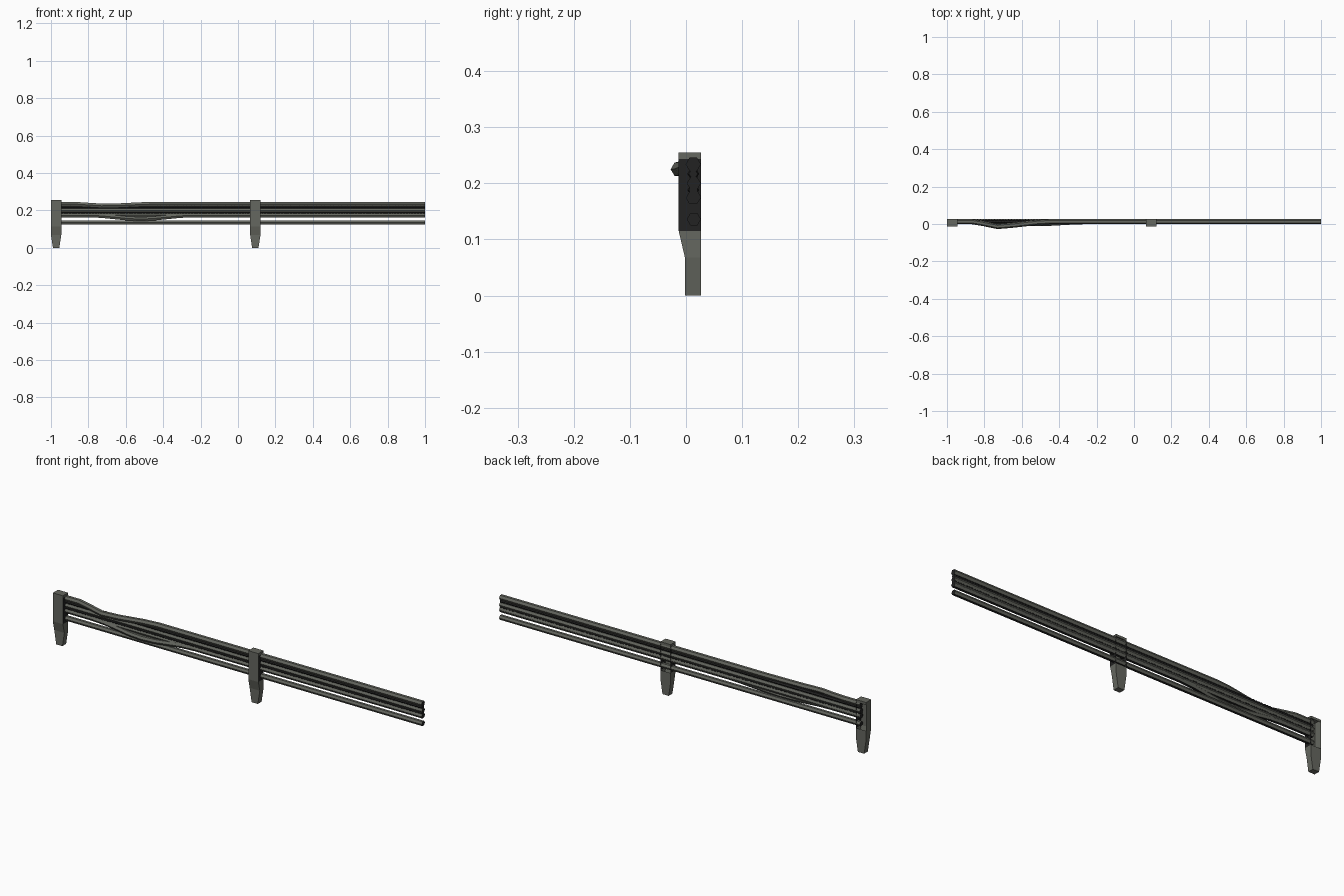
import bpy, bmesh, math

if "Cube" in bpy.data.objects:
    bpy.data.objects.remove(bpy.data.objects["Cube"])


def material(name, rgb):
    m = bpy.data.materials.new(name)
    m.diffuse_color = (*rgb, 1)
    m.use_nodes = True
    m.node_tree.nodes["Principled BSDF"].inputs["Base Color"].default_value = m.diffuse_color
    return m


GREY = material("grey_green_metal", (0.13, 0.135, 0.115))
BLACK = material("black", (0.016, 0.016, 0.016))


def finish(name, bm):
    bmesh.ops.recalc_face_normals(bm, faces=bm.faces)
    me = bpy.data.meshes.new(name)
    bm.to_mesh(me)
    bm.free()
    for m in (GREY, BLACK):
        me.materials.append(m)
    ob = bpy.data.objects.new(name, me)
    bpy.context.collection.objects.link(ob)
    return ob


def tube(name, points, size=lambda i: 1.0, ry=0.0135, rz=0.0135, sides=6, black=False):
    """Sweep a flat-sided polygon along x; size scales each ring."""
    bm = bmesh.new()
    rings = []
    for i, (x, y, z) in enumerate(points):
        s = size(i)
        angles = [2 * math.pi * k / sides for k in range(sides)]
        rings.append([bm.verts.new((x, y + s * ry * math.cos(a), z + s * rz * math.sin(a)))
                      for a in angles])
    for a, b in zip(rings, rings[1:]):
        for k in range(sides):
            j = (k + 1) % sides
            f = bm.faces.new((a[k], a[j], b[j], b[k]))
            # dark grooves: whole hose, or only the underside of a cable
            f.material_index = 1 if black or k == 4 else 0
    for ring in (rings[0], rings[-1]):          # dark cut ends
        bm.faces.new(ring).material_index = 1
    return finish(name, bm)


def bracket(name, x, end=False):
    """Lofted clamp, open at the back where the cables run through."""
    # z, half width, front y
    levels = [(0, 0.017, -0.002), (0.068, 0.0275, -0.002), (0.115, 0.0275, -0.013),
              (0.243, 0.0275, -0.013), (0.255, 0.0275, -0.013)]
    bm = bmesh.new()
    rings = [[bm.verts.new((x + sx * w, y, z)) for sx, y in
              ((-1, f), (1, f), (1, 0.027), (-1, 0.027))] for z, w, f in levels]
    for i, (a, b) in enumerate(zip(rings, rings[1:])):
        for k in range(4):
            if i == 2 and k == 2:               # open back
                continue
            j = (k + 1) % 4
            f = bm.faces.new((a[k], a[j], b[j], b[k]))
            if i == 2 and (k == 1 or (k == 3 and not end)):
                f.material_index = 1            # dark pass-through sides
    bm.faces.new(rings[0])
    bm.faces.new(rings[-1])
    return finish(name, bm)


# brackets
bracket("end_bracket", -0.9725, end=True)
bracket("middle_bracket", 0.0925)

X0, X1, Y = -0.965, 1.0, 0.013

# top cable, pulled loose in front of the bundle
tube("loose_top_cable", [(X0, Y, 0.234), (-0.87, Y, 0.234), (-0.81, 0.003, 0.23),
                         (-0.73, -0.0138, 0.225), (-0.64, -0.006, 0.226),
                         (-0.52, 0.008, 0.232), (-0.44, Y, 0.234), (X1, Y, 0.234)])

# lowest cable of the bundle, sagging forward
sag = [(X0, Y, 0.174)]
for i in range(9):
    t = i / 8
    s = math.sin(math.pi * t) ** 2
    sag.append((-0.8 + 0.56 * t, Y - 0.011 * s, 0.174 - 0.02 * s))
sag.append((X1, Y, 0.174))
tube("sagging_cable", sag, rz=0.0125)

# straight cables
for name, z in (("upper_cable", 0.2), ("inner_cable", 0.176), ("bottom_cable", 0.136)):
    tube(name, [(X0, Y + 0.001, z), (X1, Y + 0.001, z)], ry=0.0125, rz=0.0125)

# thin ridged hoses in the gaps of the bundle
N = 260
for n, z in enumerate((0.217, 0.188)):
    tube(f"ridged_hose_{n + 1}",
         [(X0 + (X1 - X0) * i / N, Y, z) for i in range(N + 1)],
         size=lambda i: 1.0 if i % 2 else 0.75, ry=0.0105, rz=0.0095, black=True)
